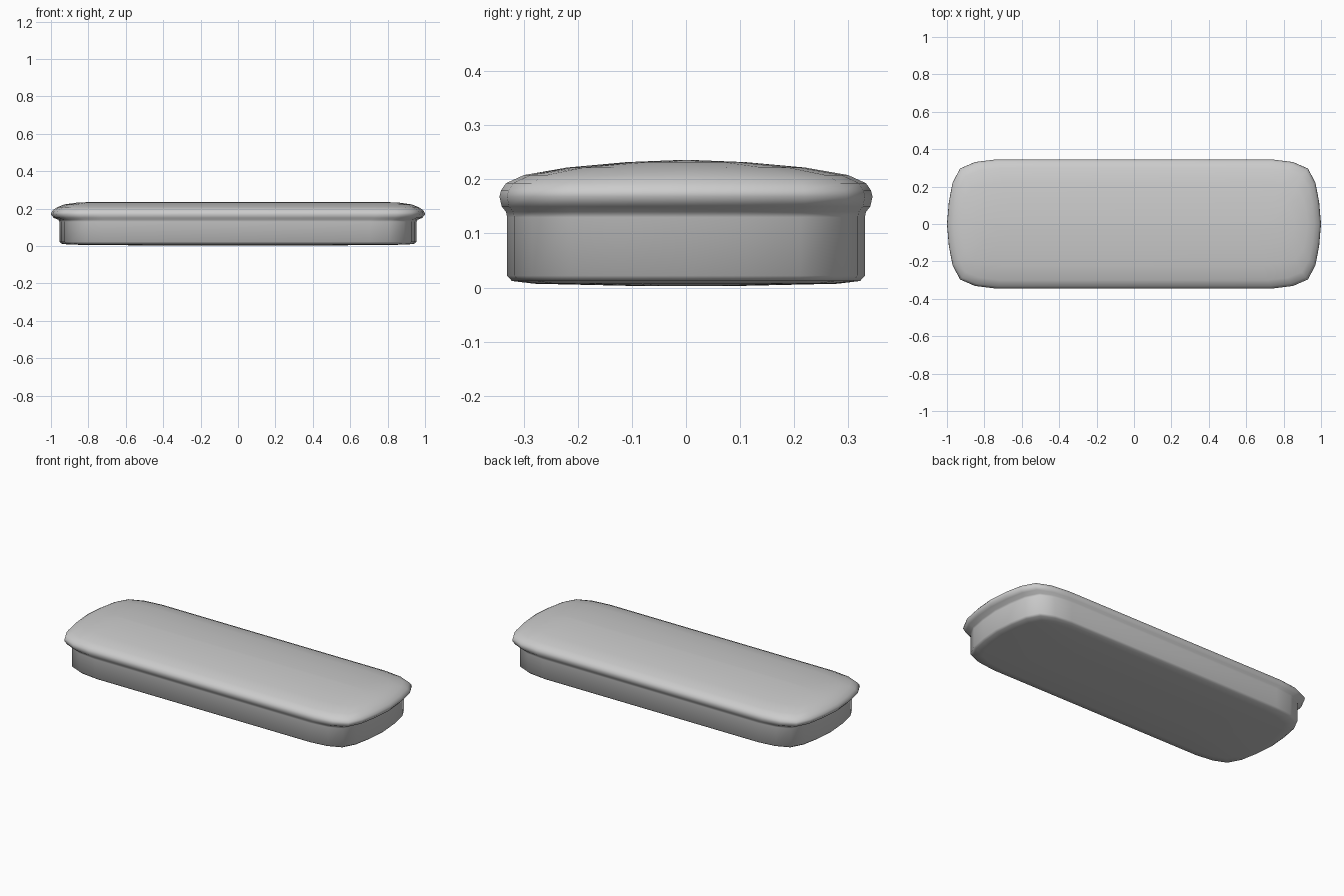
import bpy
import bmesh

cube = bpy.data.objects.get("Cube")
if cube:
    bpy.data.objects.remove(cube)

# One plain grey
grey = bpy.data.materials.new("light grey")
grey.use_nodes = True
colour = (0.6, 0.6, 0.6, 1)
grey.diffuse_color = colour
grey.node_tree.nodes["Principled BSDF"].inputs["Base Color"].default_value = colour

# Quarter outline as fractions of the half sizes, mirrored into a closed loop
quarter = [(1, 0), (0.99, 0.34), (0.97, 0.64), (0.93, 0.86), (0.85, 0.96), (0.74, 1)]
half = quarter + [(-x, y) for x, y in reversed(quarter)]
outline = half + [(x, -y) for x, y in reversed(half[1:-1])]

# Rings from the underside to the crown: half length, half width, height
rings = [
    (0.5, 0.1, 0.003), (0.9, 0.28, 0.007), (0.943, 0.322, 0.012),   # underside
    (0.955, 0.331, 0.022), (0.955, 0.331, 0.13),                   # straight wall
    (0.96, 0.333, 0.14), (0.985, 0.341, 0.15), (1, 0.345, 0.168),  # lip
    (0.998, 0.342, 0.18), (0.988, 0.333, 0.193), (0.965, 0.3, 0.208),
    (0.93, 0.22, 0.222), (0.86, 0.11, 0.232), (0.76, 0.01, 0.236),  # crown
]

bm = bmesh.new()
loops = [[bm.verts.new((x * hx, y * hy, z)) for x, y in outline] for hx, hy, z in rings]
count = len(outline)
for low, high in zip(loops, loops[1:]):
    for i in range(count):
        j = (i + 1) % count
        bm.faces.new((low[i], low[j], high[j], high[i]))
bm.faces.new(list(reversed(loops[0])))
bm.faces.new(loops[-1])
bmesh.ops.recalc_face_normals(bm, faces=bm.faces)

mesh = bpy.data.meshes.new("rounded_cap")
bm.to_mesh(mesh)
bm.free()
mesh.materials.append(grey)
cap = bpy.data.objects.new("rounded_cap", mesh)
bpy.context.collection.objects.link(cap)

# Smooth shading
bpy.context.view_layer.objects.active = cap
cap.select_set(True)
bpy.ops.object.shade_smooth_by_angle(angle=1.05)
